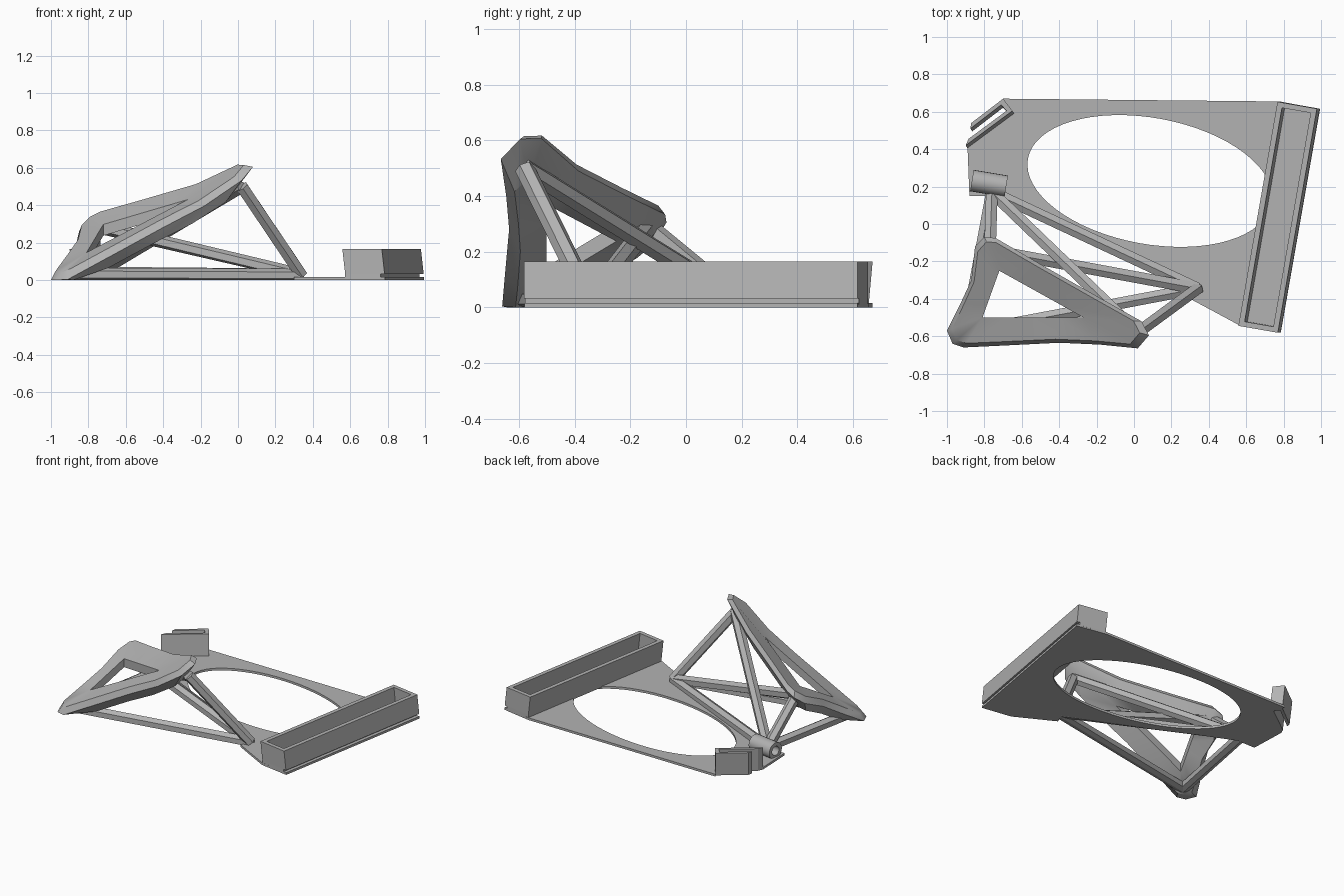
import bpy, bmesh, math
from mathutils import Vector, Matrix

if "Cube" in bpy.data.objects:
    bpy.data.objects.remove(bpy.data.objects["Cube"])

grey = bpy.data.materials.new("plain grey")
grey.use_nodes = True
grey.diffuse_color = (0.45, 0.45, 0.45, 1)
grey.node_tree.nodes["Principled BSDF"].inputs["Base Color"].default_value = grey.diffuse_color


def finish(name, bm, angle=30):
    bmesh.ops.remove_doubles(bm, verts=bm.verts, dist=1e-5)
    bmesh.ops.recalc_face_normals(bm, faces=bm.faces)
    mesh = bpy.data.meshes.new(name)
    bm.to_mesh(mesh)
    bm.free()
    mesh.materials.append(grey)
    obj = bpy.data.objects.new(name, mesh)
    bpy.context.collection.objects.link(obj)
    bpy.ops.object.select_all(action='DESELECT')
    obj.select_set(True)
    bpy.context.view_layer.objects.active = obj
    bpy.ops.object.shade_smooth_by_angle(angle=math.radians(angle))
    return obj


def slab(name, outline, z0, z1, hole=None, lean=(0, 0)):
    """Upright prism with an optional hole; lean shifts the top sideways."""
    bm = bmesh.new()
    for loop in filter(None, (outline, hole)):
        vs = [bm.verts.new((p[0], p[1], z0)) for p in loop]
        for i, v in enumerate(vs):
            bm.edges.new((v, vs[i - 1]))
    bmesh.ops.triangle_fill(bm, use_beauty=True, edges=bm.edges[:], normal=(0, 0, 1))
    ext = bmesh.ops.extrude_face_region(bm, geom=bm.faces[:], use_keep_orig=True)
    top = [g for g in ext["geom"] if isinstance(g, bmesh.types.BMVert)]
    bmesh.ops.translate(bm, verts=top, vec=(lean[0], lean[1], z1 - z0))
    return finish(name, bm)


def ring_loft(name, rings, angle=30):
    """Skin a closed series of closed rings."""
    bm = bmesh.new()
    rows = [[bm.verts.new(p) for p in ring] for ring in rings]
    n = len(rows[0])
    for a, b in zip(rows, rows[1:] + rows[:1]):
        for i in range(n):
            j = (i + 1) % n
            bm.faces.new((a[i], a[j], b[j], b[i]))
    bmesh.ops.dissolve_degenerate(bm, dist=1e-5, edges=bm.edges[:])
    return finish(name, bm, angle)


def rod(name, start, end, radius=0.036):
    """Hexagonal strut, flattened where it meets the ground."""
    a, b = Vector(start), Vector(end)
    bm = bmesh.new()
    turn = (b - a).to_track_quat('Z', 'Y').to_matrix().to_4x4()
    bmesh.ops.create_cone(bm, cap_ends=True, segments=6, radius1=radius, radius2=radius,
                          depth=(b - a).length, matrix=Matrix.Translation((a + b) / 2) @ turn)
    for v in bm.verts:
        v.co.z = max(v.co.z, 0)
    return finish(name, bm, 25)


# Base plate with a tilted oval opening
tilt = Matrix.Rotation(math.radians(-10.4), 2)
oval = []
for i in range(64):
    t = math.tau * i / 64
    oval.append(Vector((0.085, 0.23)) + tilt @ Vector((0.663 * math.cos(t), 0.337 * math.sin(t))))
plate = [(-0.70, 0.67), (0.78, 0.655), (0.995, 0.615), (0.785, -0.58), (0.57, -0.545), (0.3, -0.4),
         (0.33, -0.33), (-0.74, 0.15), (-0.88, 0.15), (-0.89, 0.41), (-0.65, 0.585)]
slab("base_plate", plate, 0, 0.016, hole=oval)


# Long open tray on the left edge, leaning slightly inwards
def tray_loop(u0, u1, v0, v1):
    turn = Matrix.Rotation(math.radians(-9.9), 2)
    return [Vector((0.783, 0.036)) + turn @ Vector(p)
            for p in ((u0, v0), (u1, v0), (u1, v1), (u0, v1))]


slab("tray_foot", tray_loop(-0.107, 0.085, -0.608, 0.608), 0.01, 0.035)
slab("tray_walls", tray_loop(-0.107, 0.107, -0.608, 0.608), 0.032, 0.165,
     hole=tray_loop(-0.078, 0.078, -0.58, 0.58), lean=(-0.015, 0))

# Slotted bracket at the back right corner
bracket = [(-0.64, 0.59), (-0.69, 0.655), (-0.86, 0.525), (-0.865, 0.495), (-0.7, 0.622),
           (-0.672, 0.59), (-0.875, 0.44), (-0.89, 0.405)]
slab("slot_bracket", bracket, 0, 0.165, lean=(-0.01, 0.015))

# Hollow tube lying on the plate
tube_rings = []
for radius, x in ((0.058, -0.093), (0.058, 0.093), (0.032, 0.093), (0.032, -0.093)):
    tube_rings.append([(x, radius * math.cos(math.tau * i / 20), radius * math.sin(math.tau * i / 20))
                       for i in range(20)])
tube = ring_loft("tube", tube_rings)
tube.location = (-0.775, 0.217, 0.06)
tube.rotation_euler.z = math.radians(-9.5)


# Sloping triangular frame with a triangular window
def slope(x, y):
    return 0.03 + 0.524 * (x + 0.97) + 0.413 * (y + 0.58) + 0.2 * max(0, x + 0.2)


corners = [Vector((-0.81, -0.5)), Vector((-0.27, -0.5)), Vector((-0.72, -0.25))]
sides = [
    [(-0.91, -0.66), (-0.7, -0.65), (-0.4, -0.635), (-0.18, -0.645), (0.02, -0.665), (0.08, -0.595)],
    [(0.04, -0.52), (-0.2, -0.385), (-0.35, -0.3), (-0.5, -0.215), (-0.74, -0.075)],
    [(-0.8, -0.07), (-0.85, -0.12), (-0.87, -0.3), (-0.93, -0.43), (-1, -0.57), (-0.97, -0.64)],
]
pairs = []
for k, side in enumerate(sides):
    for i, p in enumerate(side):
        pairs.append((Vector(p), corners[k].lerp(corners[(k + 1) % 3], min(1, i / 4))))


def frame_ring(blend, drop):
    ring = []
    for outer, inner in pairs:
        p = outer.lerp(inner, blend)
        ring.append((p.x, p.y, max(0, slope(p.x, p.y) + drop)))
    return ring


ring_loft("window_frame", [frame_ring(0, -0.025), frame_ring(0.14, 0.015), frame_ring(1, 0),
                           frame_ring(1, -0.06), frame_ring(0.3, -0.1)], 35)

# Struts joining the frame corners to the two base joints
low, peak, rear = (-0.9, -0.58, 0.03), (0.02, -0.58, 0.5), (-0.77, -0.14, 0.29)
plate_joint, tube_joint = (0.34, -0.345, 0.025), (-0.76, 0.17, 0.035)
rod("strut_plate_to_low_corner", plate_joint, low)
rod("strut_plate_to_peak", plate_joint, peak)
rod("strut_plate_to_rear_corner", plate_joint, rear)
rod("strut_tube_to_low_corner", tube_joint, low)
rod("strut_tube_to_peak", tube_joint, peak)
rod("strut_tube_to_rear_corner", tube_joint, rear)
rod("strut_tube_to_plate", tube_joint, plate_joint)
